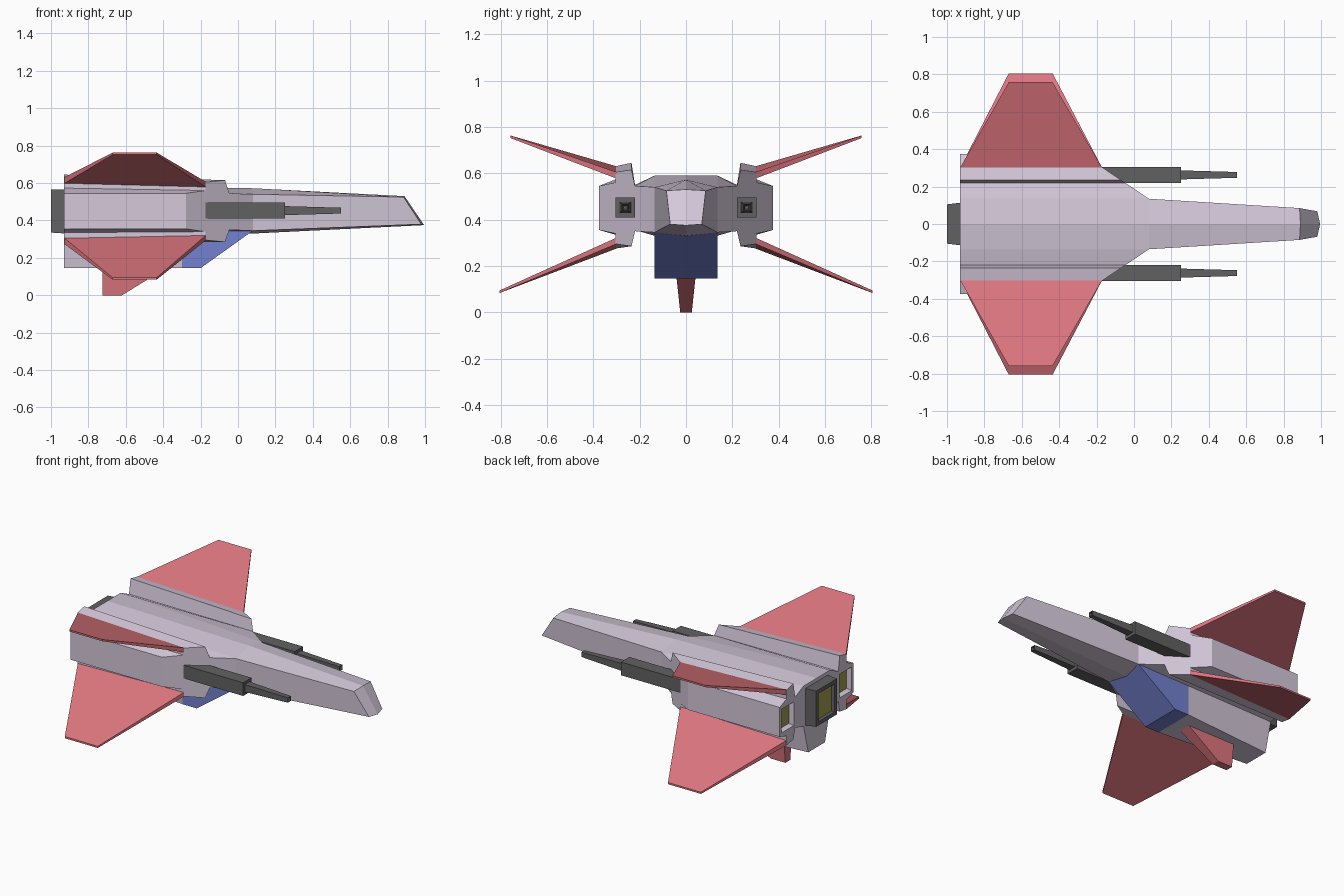
import bpy, bmesh

if "Cube" in bpy.data.objects:
    bpy.data.objects.remove(bpy.data.objects["Cube"])

def material(name, rgb):
    m = bpy.data.materials.new(name)
    m.diffuse_color = (*rgb, 1)
    m.use_nodes = True
    m.node_tree.nodes["Principled BSDF"].inputs["Base Color"].default_value = m.diffuse_color
    return m

LILAC = material("lilac", (0.66, 0.58, 0.70))
RED = material("red", (0.72, 0.18, 0.21))
BLUE = material("blue", (0.17, 0.22, 0.62))
DARK = material("dark_grey", (0.12, 0.12, 0.12))
YELLOW = material("glow_yellow", (0.36, 0.33, 0.08))

def loft(name, rings, mats, closed=True, mirror=True, inset=None):
    """Skin rings of points, cap the ends, optionally recess the last cap, mirror in y."""
    bm = bmesh.new()
    vs = [[bm.verts.new(p) for p in r] for r in rings]
    n = len(rings[0])
    for a, b in zip(vs, vs[1:]):
        for i in range(n if closed else n - 1):
            j = (i + 1) % n
            bm.faces.new((a[i], a[j], b[j], b[i]))
    bm.faces.new(vs[0])
    cap = bm.faces.new(vs[-1])
    bmesh.ops.recalc_face_normals(bm, faces=bm.faces)
    if inset:
        thick, depth = inset
        bmesh.ops.inset_region(bm, faces=[cap], thickness=thick)
        bmesh.ops.inset_region(bm, faces=[cap], thickness=0.008, depth=-depth)
        cap.material_index = len(mats) - 1
    if mirror:
        bmesh.ops.mirror(bm, geom=bm.verts[:] + bm.edges[:] + bm.faces[:],
                         axis='Y', merge_dist=0.0005)
        bmesh.ops.recalc_face_normals(bm, faces=bm.faces)
    me = bpy.data.meshes.new(name)
    bm.to_mesh(me)
    bm.free()
    for m in mats:
        me.materials.append(m)
    ob = bpy.data.objects.new(name, me)
    bpy.context.collection.objects.link(ob)
    return ob

def rect(x, y0, y1, z0, z1):
    return [(x, y0, z0), (x, y1, z0), (x, y1, z1), (x, y0, z1)]

# Central fuselage and long nose with its raked tip
loft("fuselage", [
    [(-.93, 0, .59), (-.93, .135, .59), (-.93, .135, .33), (-.93, 0, .33)],
    [(.08, 0, .572), (.08, .135, .54), (.08, .135, .345), (.08, 0, .33)],
    [(.89, 0, .53), (.885, .085, .525), (.98, .068, .38), (.995, 0, .375)],
], [LILAC], closed=False)

# Side hulls with wing-root ridges; the front end is cut along a diagonal
profile = [  # y, rear z, front z
    (.135, .59, .54), (.22, .55, .545), (.235, .645, .615), (.305, .63, .605),
    (.305, .573, .56), (.375, .545, .545), (.375, .355, .355), (.305, .335, .34),
    (.305, .275, .295), (.235, .285, .285), (.22, .355, .35), (.135, .33, .345)]
side_hull = loft("side_hulls", [
    [(-.93, y, zr) for y, zr, zf in profile],
    [(.08 - (y - .135) * 1.49, y, zf) for y, zr, zf in profile]], [LILAC])

# Recessed side exhausts
cutter = loft("exhaust_cutter", [rect(-.94, .228, .36, .37, .53),
                                 rect(-.90, .243, .345, .385, .515)], [LILAC])
cutter.hide_render = True
cutter.hide_viewport = True
cut = side_hull.modifiers.new("recess", 'BOOLEAN')
cut.operation = 'DIFFERENCE'
cut.solver = 'EXACT'
cut.object = cutter
loft("side_exhaust_glow", [rect(-.895, .243, .345, .385, .515),
                           rect(-.903, .243, .345, .385, .515)], [YELLOW])

# Central engine nozzle
loft("engine_nozzle", [rect(-.92, -.115, .115, .33, .567),
                       rect(-1.0, -.105, .105, .335, .565)],
     [DARK, YELLOW], mirror=False, inset=(.035, .015))

# Belly block and blue canopy under the hull
loft("belly", [rect(-.93, -.135, .135, .34, .34)[:2] + [(-.93, .085, .145), (-.93, -.085, .145)],
               [(-.3, -.135, .345), (-.3, .135, .345), (-.3, .135, .145), (-.3, -.135, .145)]],
     [LILAC], mirror=False)
loft("canopy", [[(-.3, -.135, .35), (-.3, .135, .35), (-.3, .135, .145), (-.3, -.135, .145)],
                [(.08, -.135, .345), (.08, .135, .345), (-.2, .135, .145), (-.2, -.135, .145)]],
     [BLUE], mirror=False)

# Four swept wings in an X
def wing(name, y_tip, rear, front, tip):
    loft(name, [
        [(-.93, .30, rear[0]), (-.17, .30, front[0]), (-.17, .30, front[1]), (-.93, .30, rear[1])],
        [(-.67, y_tip, tip[0]), (-.435, y_tip, tip[0]), (-.435, y_tip, tip[1]), (-.67, y_tip, tip[1])]],
        [RED])

wing("upper_wings", .758, (.597, .63), (.577, .605), (.752, .763))
wing("lower_wings", .805, (.275, .307), (.295, .322), (.083, .094))

# Ventral fin
loft("ventral_fin", [
    [(-.725, -.042, .16), (-.36, -.042, .16), (-.36, .042, .16), (-.725, .042, .16)],
    [(-.725, -.025, 0), (-.62, -.025, 0), (-.62, .025, 0), (-.725, .025, 0)]],
    [RED], mirror=False)

# Twin guns: housing and tapering barrel with a hollow muzzle
loft("gun_housings", [rect(-.18, .22, .305, .41, .495), rect(.25, .22, .305, .41, .495)], [DARK])
loft("gun_barrels", [rect(.24, .238, .287, .428, .477), rect(.55, .247, .278, .437, .468)],
     [DARK], inset=(.004, .03))
